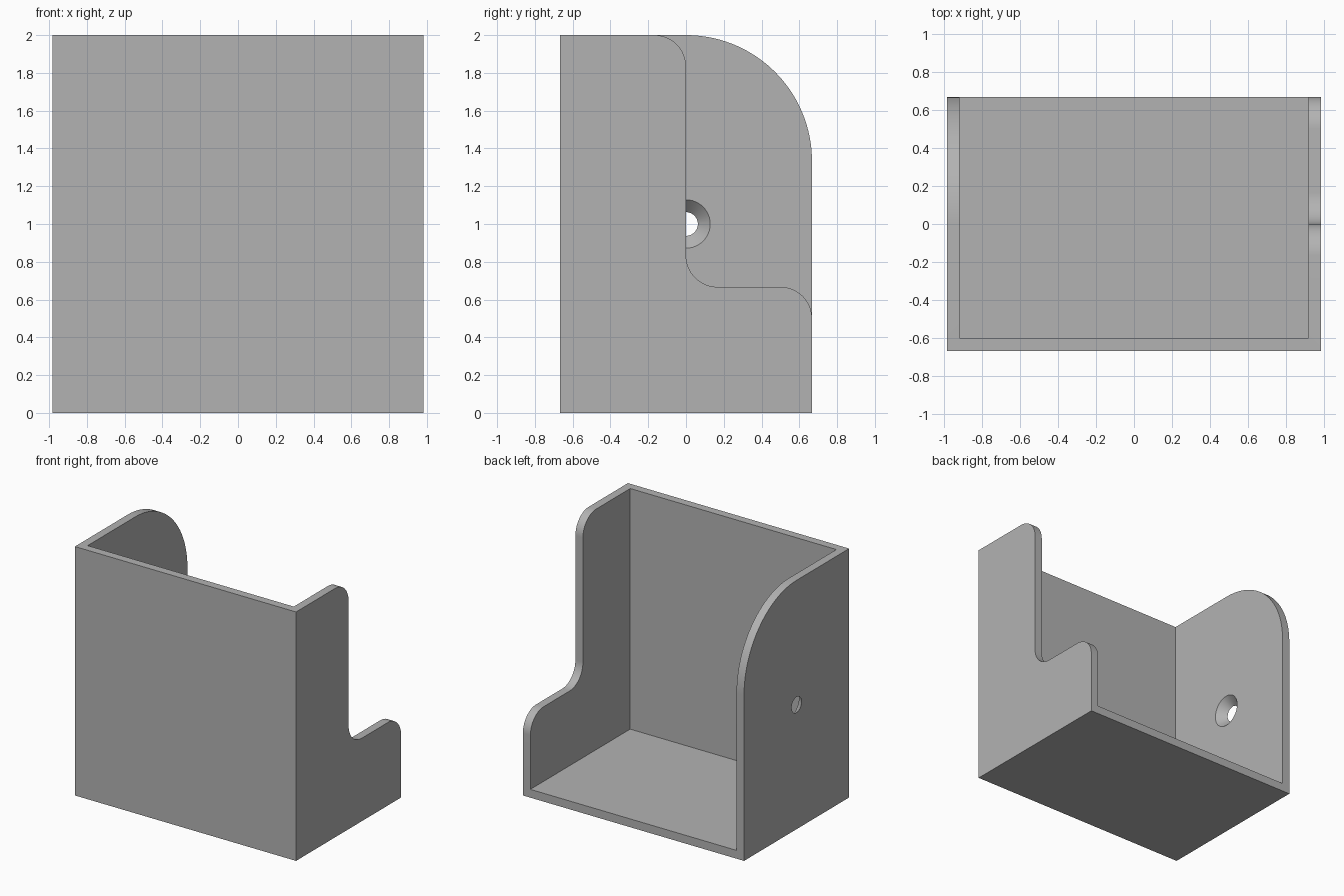
import bpy
import bmesh
from math import sin, cos, pi, radians
from mathutils import Matrix

W, D, H = 0.983, 0.667, 2.0      # half width, half depth, height
T = 0.0667                       # wall thickness
R = 0.167                        # small corner radius

if "Cube" in bpy.data.objects:
    bpy.data.objects.remove(bpy.data.objects["Cube"], do_unlink=True)

grey = bpy.data.materials.new("plain grey")
grey.use_nodes = True
colour = (0.45, 0.45, 0.45, 1)
grey.diffuse_color = colour
grey.node_tree.nodes["Principled BSDF"].inputs["Base Color"].default_value = colour


def arc(cy, cz, r, start, end, steps=16):
    """Points (y, z) along an arc, angles in degrees."""
    angles = [radians(start + (end - start) * i / steps) for i in range(steps + 1)]
    return [(cy + r * cos(a), cz + r * sin(a)) for a in angles]


def add_object(name, bm):
    bmesh.ops.recalc_face_normals(bm, faces=bm.faces)
    mesh = bpy.data.meshes.new(name)
    bm.to_mesh(mesh)
    bm.free()
    mesh.materials.append(grey)
    obj = bpy.data.objects.new(name, mesh)
    bpy.context.collection.objects.link(obj)
    return obj


def prism(name, profile, x0, x1):
    """Side profile in (y, z), extruded from x0 to x1."""
    bm = bmesh.new()
    face = bm.faces.new([bm.verts.new((x0, y, z)) for y, z in profile])
    new = bmesh.ops.extrude_face_region(bm, geom=[face])["geom"]
    moved = [v for v in new if isinstance(v, bmesh.types.BMVert)]
    bmesh.ops.translate(bm, verts=moved, vec=(x1 - x0, 0, 0))
    return add_object(name, bm)


def cut(target, cutter):
    mod = target.modifiers.new("cut", "BOOLEAN")
    mod.operation, mod.solver, mod.object = "DIFFERENCE", "EXACT", cutter
    cutter.hide_render = True
    bpy.context.view_layer.objects.active = target
    bpy.ops.object.modifier_apply(modifier=mod.name)
    bpy.data.objects.remove(cutter, do_unlink=True)


# Block with the large rounded upper back corner
outline = [(-D, H), (-D, 0), (D, 0)] + arc(0, H - D, D, 0, 90, 40)
holder = prism("open_holder", outline, -W, W)

# Hollow, open at the top and the back
cavity = [(-D + T, T), (1, T), (1, H + 0.5), (-D + T, H + 0.5)]
cut(holder, prism("cavity_cutter", cavity, -W + T, W - T))

# Stepped cut-out in the +x wall
step = [(1, D - R)] + arc(D - R, D - R, R, 0, 90) + arc(R, D + R, R, 270, 180)
step += arc(-R, H - R, R, 0, 90) + [(-R, H + 0.3), (1, H + 0.3)]
cut(holder, prism("step_cutter", step, W - 2 * T, W + T))

# Countersunk screw hole in the -x wall, wide on the inside
extra = 0.02
bm = bmesh.new()
bmesh.ops.create_cone(
    bm, cap_ends=True, segments=48, radius1=0.063 - extra, radius2=0.128 + extra,
    depth=T + 2 * extra,
    matrix=Matrix.Translation((-W + T / 2, 0, H / 2)) @ Matrix.Rotation(pi / 2, 4, "Y"))
cut(holder, add_object("screw_hole_cutter", bm))

# Smooth curves, sharp edges
bpy.ops.object.select_all(action="DESELECT")
holder.select_set(True)
bpy.context.view_layer.objects.active = holder
bpy.ops.object.shade_smooth_by_angle(angle=radians(30))
